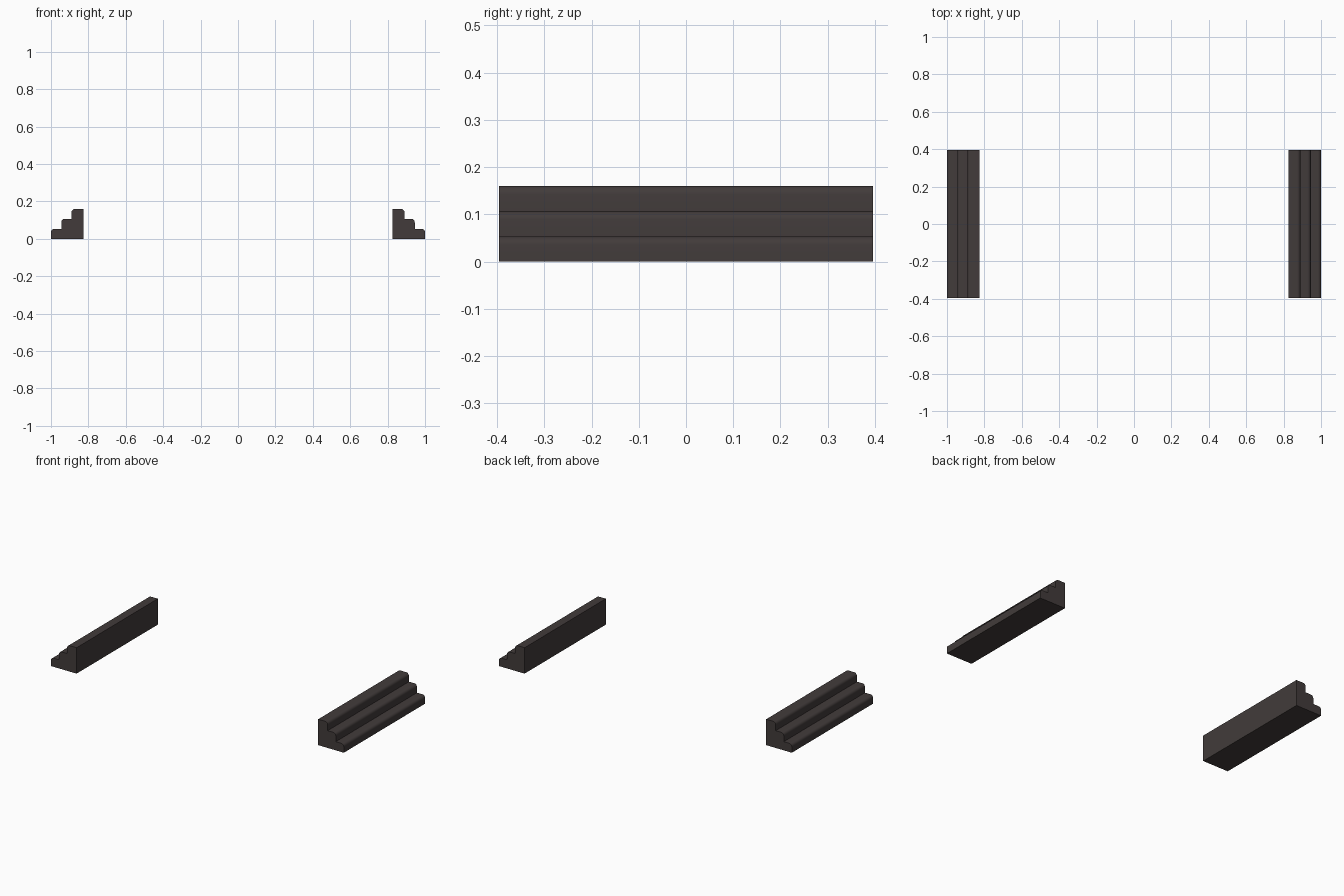
import bpy, bmesh, math

if "Cube" in bpy.data.objects:
    bpy.data.objects.remove(bpy.data.objects["Cube"])

INNER, HALF_Y, STEP_H, RADIUS = 0.825, 0.396, 0.16 / 3, 0.018
FRONTS = [1.0, 0.945, 0.89]   # riser position of each step, bottom to top

mat = bpy.data.materials.new("dark_brown_grey")
mat.diffuse_color = (0.054, 0.044, 0.043, 1)
mat.use_nodes = True
mat.node_tree.nodes["Principled BSDF"].inputs["Base Color"].default_value = mat.diffuse_color


def step_profile():
    """Stair section with a rounded nosing on every step."""
    pts = [(INNER, 0)]
    for i, x in enumerate(FRONTS):
        top = (i + 1) * STEP_H
        pts.append((x, i * STEP_H))
        for k in range(7):
            a = math.radians(15 * k)
            pts.append((x - RADIUS + RADIUS * math.cos(a),
                        top - RADIUS + RADIUS * math.sin(a)))
    pts.append((INNER, 3 * STEP_H))
    return pts


def make_steps(name, side):
    bm = bmesh.new()
    face = bm.faces.new([bm.verts.new((side * x, -HALF_Y, z)) for x, z in step_profile()])
    ext = bmesh.ops.extrude_face_region(bm, geom=[face], use_keep_orig=True)
    verts = [v for v in ext["geom"] if isinstance(v, bmesh.types.BMVert)]
    bmesh.ops.translate(bm, verts=verts, vec=(0, 2 * HALF_Y, 0))
    bmesh.ops.recalc_face_normals(bm, faces=bm.faces)
    me = bpy.data.meshes.new(name)
    bm.to_mesh(me)
    bm.free()
    me.materials.append(mat)
    ob = bpy.data.objects.new(name, me)
    bpy.context.collection.objects.link(ob)
    bpy.ops.object.select_all(action='DESELECT')
    ob.select_set(True)
    bpy.context.view_layer.objects.active = ob
    bpy.ops.object.shade_smooth_by_angle(angle=math.radians(30))


# Mirrored pair of stepped side blocks
make_steps("right_steps", 1)
make_steps("left_steps", -1)
